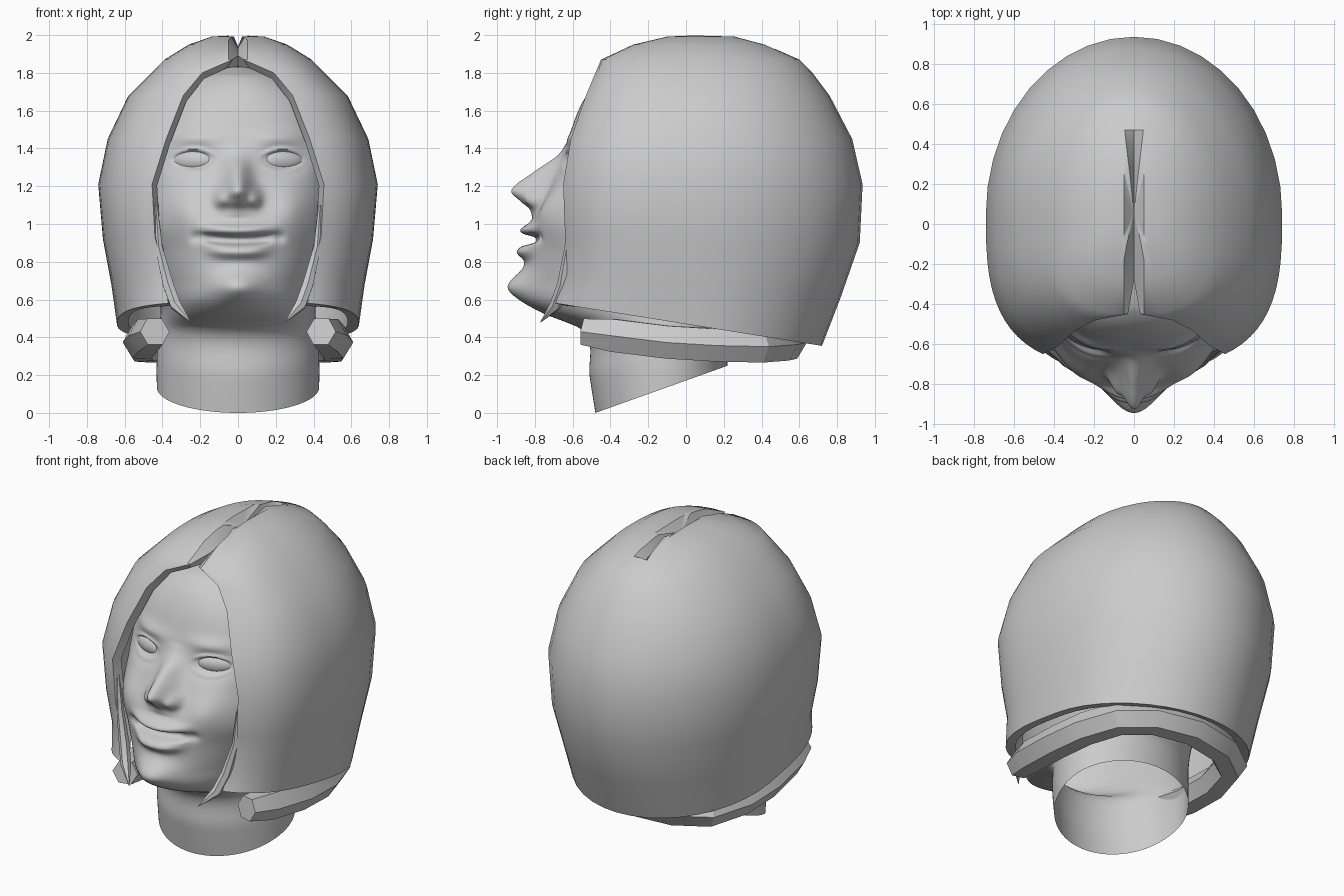
import bpy, bmesh
from math import sin, cos, pi, exp, asin, radians

if "Cube" in bpy.data.objects:
    bpy.data.objects.remove(bpy.data.objects["Cube"])

clay = bpy.data.materials.new("clay_grey")
clay.use_nodes = True
clay.diffuse_color = (0.6, 0.6, 0.6, 1)
clay.node_tree.nodes["Principled BSDF"].inputs["Base Color"].default_value = (0.6, 0.6, 0.6, 1)


def finish(obj, angle=40):
    """Apply modifiers, smooth the shading and colour the part."""
    bpy.ops.object.select_all(action='DESELECT')
    obj.select_set(True)
    bpy.context.view_layer.objects.active = obj
    bpy.ops.object.convert(target='MESH')
    obj = bpy.context.view_layer.objects.active
    obj.data.materials.clear()
    obj.data.materials.append(clay)
    bpy.ops.object.shade_smooth_by_angle(angle=radians(angle))
    return obj


def loft(rows, wrap=False):
    """Skin a list of point rows from the top down; wrapped rows get a top cap."""
    bm = bmesh.new()
    grid = [[bm.verts.new(p) for p in row] for row in rows]
    n = len(rows[0])
    for a, b in zip(grid, grid[1:]):
        for c in range(n if wrap else n - 1):
            d = (c + 1) % n
            bm.faces.new((a[c], a[d], b[d], b[c]))
    if wrap:
        bm.faces.new(grid[0][::-1])
    return bm


def place(name, bm):
    mesh = bpy.data.meshes.new(name)
    bm.to_mesh(mesh)
    bm.free()
    obj = bpy.data.objects.new(name, mesh)
    bpy.context.collection.objects.link(obj)
    return obj


def strand(name, points, depth):
    """Tapered faceted lock of hair; points are x, y, z, radius factor."""
    curve = bpy.data.curves.new(name, 'CURVE')
    curve.dimensions = '3D'
    curve.bevel_depth, curve.bevel_resolution = depth, 1
    curve.use_fill_caps = True
    spline = curve.splines.new('POLY')
    spline.points.add(len(points) - 1)
    for sp, (x, y, z, r) in zip(spline.points, points):
        sp.co, sp.radius = (x, y, z, 1), r
    obj = bpy.data.objects.new(name, curve)
    bpy.context.collection.objects.link(obj)
    return finish(obj, 30)


def sample(table, z):
    """Smooth interpolation of a table whose first column rises."""
    i = 0
    while i < len(table) - 2 and z > table[i + 1][0]:
        i += 1
    p, q = table[i], table[i + 1]
    o, s = table[max(i - 1, 0)], table[min(i + 2, len(table) - 1)]
    h = q[0] - p[0]
    t = min(max((z - p[0]) / h, 0), 1)
    out = []
    for k in range(1, len(p)):
        m0 = (q[k] - o[k]) / (q[0] - o[0]) * h
        m1 = (s[k] - p[k]) / (s[0] - p[0]) * h
        out.append((2*t**3 - 3*t*t + 1) * p[k] + (t**3 - 2*t*t + t) * m0
                   + (3*t*t - 2*t**3) * q[k] + (t**3 - t*t) * m1)
    return out


# Head and neck sections: height, front y, half width, back depth, squareness
MID = -0.1
HEAD = [(0, -.48, .43, .32, 2), (.2, -.51, .43, .32, 2), (.43, -.54, .42, .34, 2),
        (.535, -.77, .41, .4, 2), (.6, -.85, .42, .45, 2), (.7, -.855, .45, .55, 2),
        (.85, -.825, .49, .63, 2.2), (1.0, -.79, .52, .68, 2.5), (1.2, -.72, .52, .72, 2.5),
        (1.42, -.635, .5, .7, 2.5), (1.65, -.545, .42, .58, 2.3), (1.78, -.43, .28, .38, 2),
        (1.83, -.28, .1, .2, 2)]
# Nose: height, projection, half width
NOSE = [(1.03, 0, .09), (1.08, .05, .085), (1.12, .12, .085), (1.18, .195, .075),
        (1.28, .11, .06), (1.36, .025, .055), (1.43, 0, .05)]
# Soft bumps, mirrored: x, z, x spread, z spread, height
BUMPS = [(0, .95, .2, .12, .05), (0, .67, .13, .075, .085), (.09, 1.13, .035, .045, .05),
         (.28, 1.08, .11, .11, .04), (.235, 1.335, .11, .065, -.05), (.22, 1.455, .13, .04, .02),
         (.22, .93, .03, .03, -.02)]


def bell(d, spread, power=2):
    return exp(-abs(d / spread) ** power)


def relief(x, z):
    """How far the face features stand out at a point."""
    x = abs(x)
    out = sum(h * bell(x - bx, sx) * bell(z - bz, sz) for bx, bz, sx, sz, h in BUMPS)
    if NOSE[0][0] < z < NOSE[-1][0]:
        height, width = sample(NOSE, z)
        out += height * bell(x, width)
    smile = z - .4 * x * x                                       # lips bend up at the corners
    out += .03 * bell(smile - .97, .025) * bell(x, .17, 4)       # upper lip
    out += .045 * bell(smile - .85, .035) * bell(x, .15, 4)      # lower lip
    out -= .065 * bell(smile - .915, .026, 4) * bell(x, .18, 6)  # open mouth
    lid = 2.5 * (x - .235) ** 2
    out += .018 * bell(z - 1.396 + lid, .012) * bell(x - .235, .1, 4)
    out += .01 * bell(z - 1.28 - lid, .012) * bell(x - .235, .1, 4)
    return out


def front_y(x, z, section):
    front, width, _, square = section
    s = min(abs(x) / width, 1)
    return MID - (MID - front) * (1 - s ** square) ** (1 / square) - relief(x, z)


BACK, FRONT = 28, 128
angles = [-pi/2 + pi * i / BACK for i in range(BACK)] + [pi/2 + pi * i / FRONT for i in range(FRONT)]
levels = [.45 * i / 16 for i in range(16)] + [.45 + 1.38 * i / 175 for i in range(176)]
rows = []
for z in reversed(levels):
    section = sample(HEAD, z)
    row = []
    for a in angles:
        x = section[1] * sin(a)
        y = MID + section[2] * cos(a) if cos(a) > 0 else front_y(x, z, section)
        cut = .357 * (y + .48)                                   # slanted open end of the neck
        row.append((x, y, z if z > .45 else cut + z * (.45 - cut) / .45))
    rows.append(row)
finish(place("head_and_neck", loft(rows, True)), 60)

# Eyes
for side, label in ((1, "left"), (-1, "right")):
    y = front_y(.235, 1.335, sample(HEAD, 1.335)) + .015
    bpy.ops.mesh.primitive_uv_sphere_add(segments=32, ring_count=16, radius=1,
                                         location=(side * .235, y, 1.335),
                                         rotation=(0, 0, side * radians(20)))
    eye = bpy.context.object
    eye.name = label + "_eye"
    eye.scale = (.118, .045, .056)
    finish(eye)

# Hair shell sections: height, tilt, half width, back y, opening half width, opening y
HAIR = [(2.0, 0, .001, .05, 0, .05), (1.992, 0, .14, .26, 0, -.1), (1.95, 0, .26, .42, 0, -.28),
        (1.87, 0, .39, .6, .03, -.45), (1.8, 0, .46, .67, .19, -.48),
        (1.68, 0, .58, .76, .29, -.53), (1.45, 0, .69, .88, .38, -.61),
        (1.21, 0, .74, .935, .455, -.65), (.92, .02, .715, .92, .44, -.64),
        (.68, .08, .67, .82, .39, -.64), (.47, .16, .64, .72, .37, -.69)]
CENTRE, POWER = .05, 2 / 3
rows = []
for z, tilt, width, back, gap, edge in HAIR:
    row = []
    for i in range(11):
        a = pi/2 * i / 10
        row.append((width * sin(a), CENTRE + (back - CENTRE) * cos(a)))
    end = pi - asin((gap / width) ** (1 / POWER))
    reach = (CENTRE - edge) / abs(cos(end)) ** POWER
    for i in range(1, 13):
        a = pi/2 + (end - pi/2) * i / 12
        row.append((width * abs(sin(a)) ** POWER, CENTRE - reach * abs(cos(a)) ** POWER))
    rows.append([(x, y, z - tilt * y) for x, y in row])
bm = loft(rows)
bmesh.ops.remove_doubles(bm, verts=bm.verts, dist=.003)

# Parting groove: cut guide lines into the crown, then sink the middle
for co, normal in (((.05, 0, 0), (1, 0, 0)), ((0, .47, 0), (0, 1, 0))):
    top = [f for f in bm.faces if f.calc_center_median().z > 1.85]
    parts = set(top) | {e for f in top for e in f.edges} | {v for f in top for v in f.verts}
    bmesh.ops.bisect_plane(bm, geom=list(parts), dist=.0001, plane_co=co, plane_no=normal)
for v in bm.verts:
    if v.co.x < .002:
        v.co.x = 0
        if v.co.z > 1.9 and v.co.y < .46:
            v.co.z -= .06
hair = place("hair_shell", bm)
hair.modifiers.new("both_sides", 'MIRROR')
thick = hair.modifiers.new("thickness", 'SOLIDIFY')
thick.thickness, thick.offset = .06, -1
finish(hair, 35)

# Under layer of hair wrapping round the nape
half = [(.44, -.54, .43, .8), (.48, -.38, .41, 1), (.51, -.1, .375, 1), (.5, .15, .36, 1),
        (.43, .38, .355, 1), (.26, .5, .365, 1)]
nape = half + [(0, .54, .375, 1)] + [(-x, y, z, r) for x, y, z, r in reversed(half)]
strand("under_hair", nape, .1)

# Pointed locks beside the jaw
for side, label in ((1, "left"), (-1, "right")):
    lock = [(.435, -.62, 1.1, .3), (.42, -.62, .88, .7), (.37, -.65, .68, 1),
            (.33, -.69, .57, 1), (.25, -.77, .48, .05)]
    strand(label + "_front_lock", [(side * x, y, z, r) for x, y, z, r in lock], .032)
